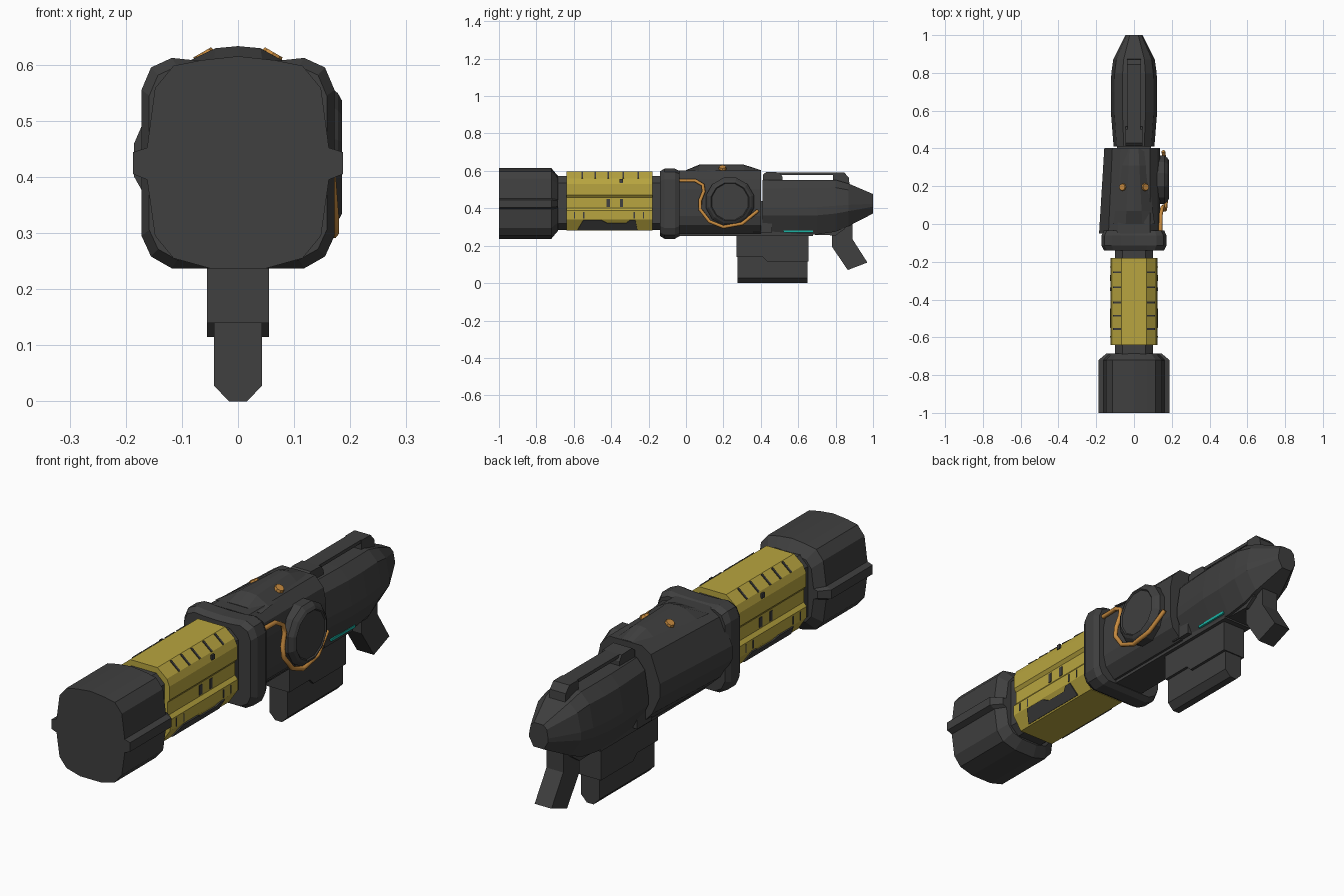
import bpy, bmesh, math
from mathutils import Vector, Matrix

if "Cube" in bpy.data.objects:
    bpy.data.objects.remove(bpy.data.objects["Cube"])


def material(name, rgb):
    m = bpy.data.materials.new(name)
    m.diffuse_color = (*rgb, 1)
    m.use_nodes = True
    m.node_tree.nodes["Principled BSDF"].inputs["Base Color"].default_value = m.diffuse_color
    return m


DARK = material("dark_grey", (0.05, 0.05, 0.05))
YELLOW = material("yellow", (0.48, 0.375, 0.05))
ORANGE = material("orange", (0.58, 0.26, 0.05))
TEAL = material("teal", (0.01, 0.45, 0.37))


def finish(name, bm, mat):
    bmesh.ops.recalc_face_normals(bm, faces=bm.faces[:])
    me = bpy.data.meshes.new(name)
    bm.to_mesh(me)
    bm.free()
    me.materials.append(mat)
    ob = bpy.data.objects.new(name, me)
    bpy.context.collection.objects.link(ob)
    return ob


def rings(name, loops, mat):
    """Skin matching loops of points and cap both ends."""
    bm = bmesh.new()
    vs = [[bm.verts.new(p) for p in loop] for loop in loops]
    n = len(vs[0])
    for a, b in zip(vs, vs[1:]):
        for i in range(n):
            bm.faces.new((a[i], a[(i + 1) % n], b[(i + 1) % n], b[i]))
    bm.faces.new(vs[0])
    bm.faces.new(vs[-1])
    return finish(name, bm, mat)


def prism(name, pts, vec, mat):
    return rings(name, [pts, [Vector(p) + Vector(vec) for p in pts]], mat)


def slab(name, half, yz, mat):
    """Side outline extruded symmetrically across x."""
    return prism(name, [(-half, y, z) for y, z in yz], (2 * half, 0, 0), mat)


def box(name, x0, x1, y0, y1, z0, z1, mat):
    return prism(name, [(x0, y0, z0), (x1, y0, z0), (x1, y1, z0), (x0, y1, z0)],
                 (0, 0, z1 - z0), mat)


def mirrored(half):
    return half + [(-x, z) for x, z in reversed(half) if abs(x) > 1e-6]


def scaled_loft(name, outline, stations, mat, zc=0.425):
    return rings(name, [[(x * s, y, zc + (z - zc) * s) for x, z in outline]
                        for y, s in stations], mat)


def fitted_loft(name, half, stations, mat):
    """Unit half outline fitted to (y, half width, bottom, top)."""
    return rings(name, [[(x * w, y, lo + z * (hi - lo)) for x, z in mirrored(half)]
                        for y, w, lo, hi in stations], mat)


# Muzzle block with side ridges
muzzle = mirrored([(0, .615), (.065, .608), (.115, .598), (.148, .558), (.162, .452),
                   (.187, .444), (.187, .405), (.162, .395), (.148, .295),
                   (.115, .255), (.05, .237)])
scaled_loft("muzzle", muzzle, [(-1, 1), (-.72, 1), (-.685, .78)], DARK)

# Inner barrel
barrel = mirrored([(.06, .572), (.1, .535), (.1, .32), (.06, .285)])
scaled_loft("inner_barrel", barrel, [(-.72, 1), (-.1, 1)], DARK)

# Yellow barrel shroud with a groove on each side
shroud = mirrored([(.065, .597), (.11, .56), (.123, .53), (.123, .472), (.112, .458),
                   (.112, .402), (.125, .387), (.125, .34), (.085, .28)])
scaled_loft("barrel_shroud", shroud, [(-.64, 1), (-.18, 1)], YELLOW)

# Dark marks on the shroud
for side, s in (("left", -1), ("right", 1)):
    patch = [(-.58, .286), (-.55, .337), (-.45, .337), (-.42, .322),
             (-.32, .322), (-.3, .337), (-.27, .337), (-.26, .286)]
    prism("lower_patch_" + side,
          [(s * (.085 + (z - .28) * .667 - .002), y, z + .001) for y, z in patch],
          (s * .006, 0, -.004), DARK)
    for y in (-.415, -.345):
        box("groove_mark_" + side, s * .108, s * .115, y - .009, y + .009, .408, .45, DARK)
    for y in (-.56, -.49, -.42, -.34, -.26):
        prism("upper_tick_" + side,
              [(s * .067, y, .594), (s * .109, y, .559), (s * .109, y + .009, .559),
               (s * .067, y + .009, .594)], (s * .003, 0, .004), DARK)
    for y in (-.6, -.55, -.28, -.23):
        box("lower_tick_" + side, s * .12, s * .127, y, y + .006, .345, .38, DARK)
    box("upper_mark_" + side, s * .118, s * .126, -.355, -.337, .535, .556, DARK)

# Collar in front of the body
collar = mirrored([(0, .605), (.07, .607), (.118, .612), (.155, .595), (.172, .555),
                   (.172, .295), (.155, .258), (.118, .237)])
scaled_loft("collar", collar, [(-.14, .92), (-.115, 1), (-.06, 1), (-.035, .93)], DARK)

# Receiver body, bulging on the left side
body = [(.085, .602), (.125, .56), (.137, .5), (.137, .36), (.125, .31), (.08, .265),
        (-.08, .265), (-.14, .32), (-.185, .4), (-.185, .46), (-.135, .575), (-.085, .602)]
rings("receiver", [[(x * (k if x < 0 else 1), y, z) for x, z in body]
                   for y, k in ((-.05, 1), (.402, .85))], DARK)
box("lower_frame", -.07, .07, -.04, .68, .252, .3, DARK)
box("rear_joint", -.09, .09, .36, .46, .27, .44, DARK)

# Raised top plate and its two screws
fitted_loft("top_plate", [(0, 1), (.4, .9), (1, 0)],
            [(0, .11, .596, .604), (.07, .1, .596, .633),
             (.31, .07, .596, .633), (.4, .06, .596, .604)], DARK)
for s in (-1, 1):
    bm = bmesh.new()
    m = Matrix.Translation((s * .06, .195, .616)) @ Matrix.Rotation(s * math.radians(30), 4, 'Y')
    bmesh.ops.create_cone(bm, cap_ends=True, segments=8, radius1=.022, radius2=.018,
                          depth=.014, matrix=m)
    finish("top_screw", bm, ORANGE)

# Side drum with stepped rim
drum = []
for x, r in ((.11, .133), (.162, .133), (.178, .118), (.185, .105), (.18, .1)):
    drum.append([(x, .235 + r * math.cos(math.tau * (i + .5) / 12),
                  .435 + r * math.sin(math.tau * (i + .5) / 12)) for i in range(12)])
rings("side_drum", drum, DARK)

# Orange cable around the drum
path = [(.14, -.04, .548), (.142, .05, .548), (.15, .09, .525), (.155, .095, .49),
        (.16, .075, .44), (.165, .075, .395), (.17, .125, .33), (.17, .2, .3),
        (.168, .3, .318), (.155, .385, .388)]
cu = bpy.data.curves.new("cable", 'CURVE')
cu.dimensions = '3D'
cu.bevel_depth = .01
cu.bevel_resolution = 1
cu.use_fill_caps = True
sp = cu.splines.new('POLY')
sp.points.add(len(path) - 1)
for p, co in zip(sp.points, path):
    p.co = (*co, 1)
cu.materials.append(ORANGE)
bpy.context.collection.objects.link(bpy.data.objects.new("cable", cu))

# Rear stock tapering to the back
fitted_loft("stock", [(.5, 1), (.85, .85), (1, .5), (1, .35), (.55, 0)],
            [(.41, .108, .258, .55), (.6, .123, .258, .552), (.7, .123, .26, .552),
             (.8, .12, .275, .552), (.87, .11, .305, .532), (1, .045, .372, .476)], DARK)

# Sight rail with open slot
slab("rail_front", .045, [(.412, .54), (.412, .58), (.43, .595), (.5, .592), (.515, .57), (.515, .54)], DARK)
slab("rail_rear", .038, [(.785, .54), (.785, .592), (.845, .592), (.87, .565), (.875, .52)], DARK)
box("rail_bar", -.034, .034, .5, .8, .578, .592, DARK)

# Teal light strip on the right side
box("light_strip", .073, .082, .52, .68, .27, .281, TEAL)

# Magazine housing and magazine
slab("magazine_housing", .055, [(.27, .27), (.27, .14), (.41, .14), (.435, .115),
                                (.655, .115), (.655, .27)], DARK)
mag = mirrored([(.043, .15), (.043, .028), (.016, 0)])
prism("magazine", [(x, .275, z) for x, z in mag], (0, .375, 0), DARK)

# Rear grip and its mount
slab("grip", .04, [(.78, .3), (.78, .195), (.865, .07), (.97, .11), (.89, .235), (.89, .33)], DARK)
slab("grip_mount", .055, [(.66, .29), (.69, .258), (.8, .255), (.85, .29), (.85, .33), (.66, .33)], DARK)
